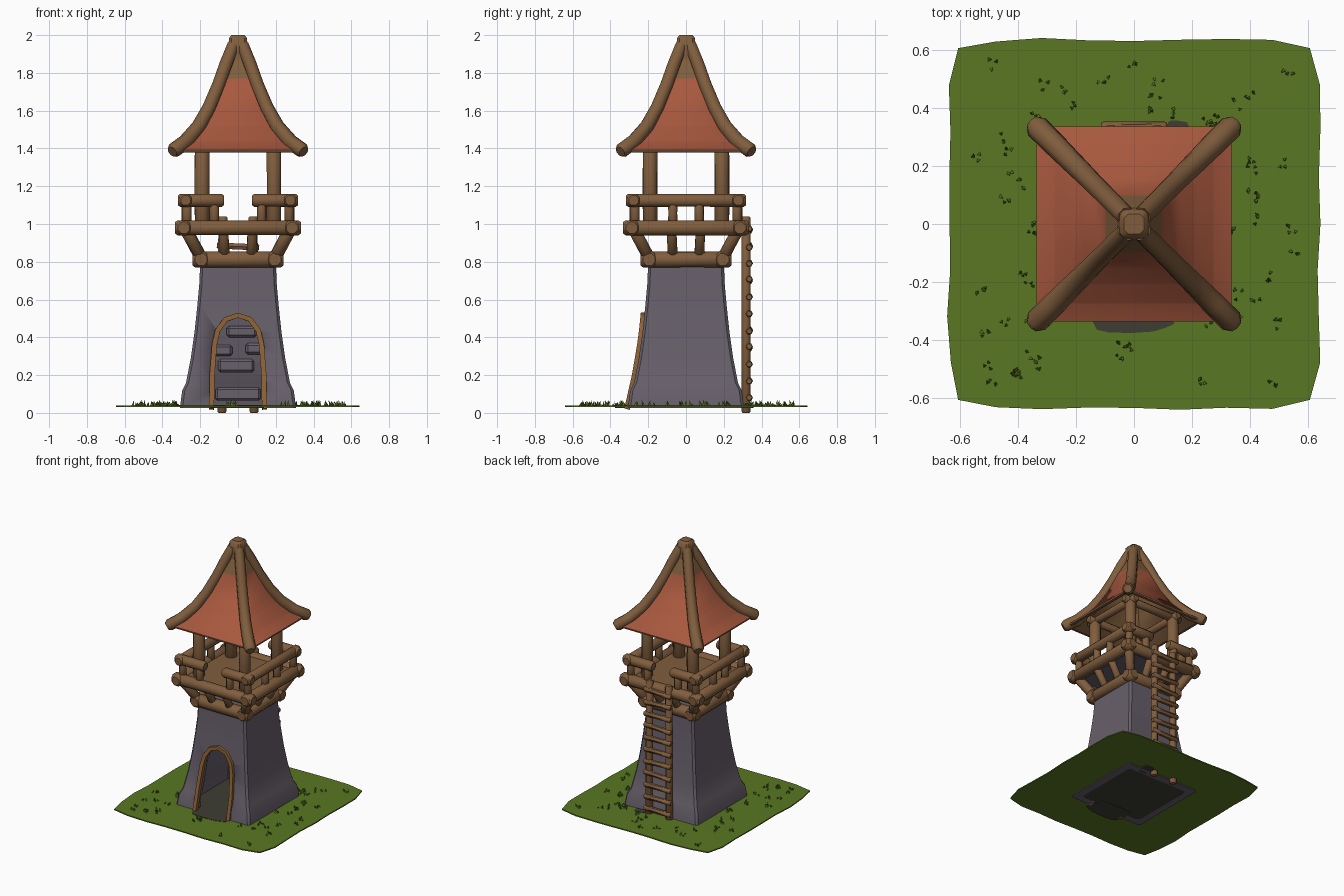
import bpy, bmesh, math, random
from mathutils import Vector as V

if "Cube" in bpy.data.objects:
    bpy.data.objects.remove(bpy.data.objects["Cube"])
random.seed(4)

def material(name, rgb):
    m = bpy.data.materials.new(name)
    m.diffuse_color = (*rgb, 1)
    m.use_nodes = True
    m.node_tree.nodes["Principled BSDF"].inputs["Base Color"].default_value = m.diffuse_color
    return m

STONE = material("grey_stone", (0.135, 0.115, 0.145))
WOOD = material("brown_wood", (0.215, 0.110, 0.047))
TRIM = material("door_wood", (0.27, 0.12, 0.035))
ROOF = material("red_shingle", (0.39, 0.098, 0.048))
GRASS = material("green_grass", (0.10, 0.185, 0.016))
EARTH = material("dark_earth", (0.048, 0.048, 0.035))

def finish(bm, name, mats, rule=None, angle=35):
    bmesh.ops.recalc_face_normals(bm, faces=bm.faces)
    if rule:
        for f in bm.faces:
            f.material_index = rule(f)
    me = bpy.data.meshes.new(name)
    bm.to_mesh(me)
    bm.free()
    for m in mats:
        me.materials.append(m)
    ob = bpy.data.objects.new(name, me)
    bpy.context.collection.objects.link(ob)
    bpy.ops.object.select_all(action='DESELECT')
    ob.select_set(True)
    bpy.context.view_layer.objects.active = ob
    bpy.ops.object.shade_smooth_by_angle(angle=math.radians(angle))
    return ob

def bridge(bm, rings, caps=True):
    rings = [[bm.verts.new(p) for p in r] for r in rings]
    n = len(rings[0])
    for a, b in zip(rings, rings[1:]):
        for i in range(n):
            bm.faces.new((a[i], a[(i + 1) % n], b[(i + 1) % n], b[i]))
    if caps:
        bm.faces.new(rings[0])
        bm.faces.new(rings[-1])

def square(w, z, c):
    # square outline with small chamfered corners
    k = w - c
    return [(x, y, z) for x, y in ((w, -k), (w, k), (k, w), (-k, w), (-w, k), (-w, -k), (-k, -w), (k, -w))]

def loft(name, profile, mats, c=0.012, rule=None):
    bm = bmesh.new()
    bridge(bm, [square(w, z, c) for w, z in profile])
    return finish(bm, name, mats, rule)

def sweep(name, pts, radii, mat, sides=8, ref=None, flat=1.0):
    pts = [V(p) for p in pts]
    d = pts[-1] - pts[0]
    if ref is None:
        ref = min((V((1, 0, 0)), V((0, 1, 0)), V((0, 0, 1))), key=lambda a: abs(a.dot(d)))
    rings = []
    for i, p in enumerate(pts):
        t = (pts[min(i + 1, len(pts) - 1)] - pts[max(i - 1, 0)]).normalized()
        u = t.cross(ref).normalized()
        v = u.cross(t)
        angs = [math.tau * (k + 0.5) / sides for k in range(sides)]
        rings.append([p + radii[i] * (u * math.cos(a) + v * math.sin(a) * flat) for a in angs])
    bm = bmesh.new()
    bridge(bm, rings)
    return finish(bm, name, [mat], angle=50)

def log(name, a, b, r, mat=WOOD, sides=8):
    # straight timber with worn ends and a slightly uneven middle
    a, b = V(a), V(b)
    e = (b - a).normalized() * r * 0.3
    mid = a.lerp(b, random.uniform(0.4, 0.6))
    return sweep(name, [a, a + e, mid, b - e, b],
                 [r * 0.75, r, r * random.uniform(0.93, 1.02), r, r * 0.75], mat, sides)

def box(name, c, s, mat, bevel=0.006):
    bm = bmesh.new()
    bmesh.ops.create_cube(bm, size=1)
    for v in bm.verts:
        v.co = V((c[0] + v.co.x * s[0], c[1] + v.co.y * s[1], c[2] + v.co.z * s[2]))
    if bevel:
        bmesh.ops.bevel(bm, geom=bm.edges[:], offset=bevel, segments=1, affect='EDGES')
    return finish(bm, name, [mat])

# hollow stone tower
WALL = [(0.20, 0.80), (0.205, 0.68), (0.215, 0.57), (0.23, 0.43), (0.25, 0.29),
        (0.275, 0.16), (0.295, 0.12), (0.308, 0.025)]
def wall_w(z):
    for (w1, z1), (w0, z0) in zip(WALL, WALL[1:]):
        if z >= z0:
            return w0 + (w1 - w0) * (z - z0) / (z1 - z0)
    return WALL[-1][0]
inner = [(w - 0.055, z) for w, z in reversed(WALL[1:])]
tower = loft("tower_wall", WALL + inner, [STONE], 0.014)

# arched door opening and its frame
half = [(0.14, 0.02), (0.137, 0.2), (0.125, 0.36), (0.108, 0.435), (0.065, 0.495)]
arch = half + [(0, 0.517)] + [(-x, z) for x, z in reversed(half)]
bm = bmesh.new()
cut_arch = [(x, -0.02 if z < 0.03 else z) for x, z in arch]
bridge(bm, [[(x, y, z) for x, z in cut_arch] for y in (-0.5, -0.05)])
cutter = finish(bm, "door_cutter", [STONE])
cutter.hide_render = True
mod = tower.modifiers.new("door", 'BOOLEAN')
mod.operation, mod.solver, mod.object = 'DIFFERENCE', 'EXACT', cutter
bpy.context.view_layer.objects.active = tower
bpy.ops.object.modifier_apply(modifier="door")
bpy.data.objects.remove(cutter)
sweep("door_frame", [(x, -wall_w(z) - 0.004, z) for x, z in arch], [0.019] * len(arch),
      TRIM, 4, V((0, 1, 0)), 1.1)

# stones inside the tower
for x, z, w, h in ((0, 0.1, 0.24, 0.07), (-0.01, 0.25, 0.19, 0.07), (-0.08, 0.33, 0.1, 0.06),
                   (0.09, 0.34, 0.1, 0.06), (0.02, 0.43, 0.16, 0.06)):
    box("inner_stone", (x, wall_w(z) - 0.06, z), (w, 0.04, h), STONE, 0.012)

# earth floor, doorstep path and patch behind the ladder
box("earth_floor", (0, 0, 0.033), (0.54, 0.54, 0.012), EARTH, 0)
for name, cx, cy, rx, ry in (("door_path", -0.01, -0.29, 0.15, 0.095), ("ladder_patch", 0.15, 0.31, 0.04, 0.05)):
    outline = []
    for i in range(16):
        a = math.tau * i / 16
        k = random.uniform(0.88, 1.05)
        outline.append((cx + rx * k * math.copysign(abs(math.cos(a)) ** 0.6, math.cos(a)),
                        cy + ry * k * math.copysign(abs(math.sin(a)) ** 0.6, math.sin(a))))
    bm = bmesh.new()
    bridge(bm, [[(x, y, z) for x, y in outline] for z in (0.025, 0.043)])
    finish(bm, name, [EARTH])

# grass sheet with a hole under the tower
def outline(w, z, wob, corner):
    pts = []
    for i in range(32):
        s, k = divmod(i, 8)
        t = -1 + k / 4
        p = V((w + random.uniform(-wob, wob), t * w, z))
        if k == 0:
            p = V((w - corner, -w + corner, z))
        a = s * math.pi / 2
        pts.append((p.x * math.cos(a) - p.y * math.sin(a), p.x * math.sin(a) + p.y * math.cos(a), z))
    return pts
o, h = outline(0.637, 0.039, 0.008, 0.03), outline(0.285, 0.041, 0, 0)
down = lambda ring: [(x, y, z - 0.008) for x, y, z in ring]
bm = bmesh.new()
bridge(bm, [h, o, down(o), down(h), h], False)
bmesh.ops.remove_doubles(bm, verts=bm.verts, dist=1e-5)
finish(bm, "grass_sheet", [GRASS])

# grass blades in small clumps
bm = bmesh.new()
for i in range(60):
    while True:
        x, y = random.uniform(-0.56, 0.56), random.uniform(-0.56, 0.56)
        if 0.32 < max(abs(x), abs(y)) and not (abs(x) < 0.17 and -0.4 < y < 0):
            break
    for j in range(3):
        p = V((x + random.uniform(-0.02, 0.02), y + random.uniform(-0.02, 0.02), 0.036))
        a0 = random.uniform(0, 6)
        base = [bm.verts.new(p + 0.009 * V((math.cos(a0 + k * 2.09), math.sin(a0 + k * 2.09), 0))) for k in range(3)]
        tip = bm.verts.new(p + V((random.uniform(-0.013, 0.013), random.uniform(-0.013, 0.013), random.uniform(0.012, 0.034))))
        for k in range(3):
            bm.faces.new((base[k], base[(k + 1) % 3], tip))
finish(bm, "grass_blades", [GRASS], angle=10)

# platform
box("platform_floor", (0, 0, 0.982), (0.56, 0.56, 0.036), WOOD)
box("platform_underside", (0, 0, 0.957), (0.52, 0.52, 0.02), STONE, 0)

# log rings, brackets, balusters and railing on the four sides
for s in range(4):
    a = s * math.pi / 2
    R = lambda x, y, z: (x * math.cos(a) - y * math.sin(a), x * math.sin(a) + y * math.cos(a), z)
    log("lower_ring_log", R(-0.24, -0.195, 0.812), R(0.24, -0.195, 0.812), 0.046)
    log("upper_ring_log", R(-0.333, -0.287, 0.98), R(0.333, -0.287, 0.98), 0.043)
    log("corner_bracket", R(-0.195, -0.195, 0.82), R(-0.275, -0.275, 0.97), 0.034)
    log("roof_pillar", R(-0.19, -0.19, 0.98), R(-0.19, -0.19, 1.43), 0.042)
    log("roof_beam", R(-0.25, -0.19, 1.415), R(0.25, -0.19, 1.415), 0.03)
    log("corner_baluster", R(-0.27, -0.27, 1.0), R(-0.27, -0.27, 1.13), 0.027)
    for x in (-0.07, 0.07):
        log("bracket", R(x, -0.195, 0.83), R(x * 1.1, -0.275, 0.97), 0.028)
    if s % 2 == 0:      # front and back have a gap in the railing
        for m in (-1, 1):
            log("short_rail", R(m * 0.075, -0.277, 1.125), R(m * 0.318, -0.277, 1.125), 0.037)
            log("baluster", R(m * 0.125, -0.275, 1.0), R(m * 0.125, -0.275, 1.12), 0.027)
    else:
        log("long_rail", R(-0.318, -0.277, 1.125), R(0.318, -0.277, 1.125), 0.037)
        for x in (-0.07, 0.07):
            log("baluster", R(x, -0.275, 1.0), R(x, -0.275, 1.12), 0.027)

# ladder at the back
for m in (-1, 1):
    log("ladder_rail", (m * 0.085, 0.318, 0.0), (m * 0.08, 0.318, 1.04), 0.026)
for i in range(11):
    z = 0.08 + i * 0.089
    t = random.uniform(-0.006, 0.006)
    log("ladder_rung", (-0.112, 0.335, z - t), (0.112, 0.335, z + t), 0.019, sides=6)

# curved roof: red shingles outside, wood inside and near the tip
curve = [(0.335, 1.38), (0.272, 1.435), (0.205, 1.515), (0.152, 1.615), (0.098, 1.77), (0.06, 1.85), (0.03, 1.93)]
outer = [curve[0], (0.337, 1.392)]
for w, z in curve[1:4]:
    outer += [(w + 0.004, z), (w, z + 0.004)]
outer += curve[4:]
under = [(w - 0.018, z - 0.002) for w, z in reversed(curve[:-1])]
def roof_rule(f):
    return 1 if f.calc_center_median().z > 1.775 or f.normal.z < -0.05 else 0
loft("roof", under + outer, [ROOF, WOOD], 0.004, roof_rule)

# four bent ridge logs and the tip
ridge = [(0.348, 1.383), (0.335, 1.393), (0.275, 1.437), (0.208, 1.515), (0.153, 1.615),
         (0.103, 1.735), (0.064, 1.845), (0.025, 1.945)]
radii = [0.03, 0.042, 0.041, 0.039, 0.037, 0.036, 0.036, 0.034]
for sx in (-1, 1):
    for sy in (-1, 1):
        sweep("ridge_log", [(sx * w, sy * w, z) for w, z in ridge], radii, WOOD)
loft("roof_tip", [(0.058, 1.87), (0.052, 1.94), (0.047, 1.985), (0.034, 2.0)], [WOOD], 0.014)
